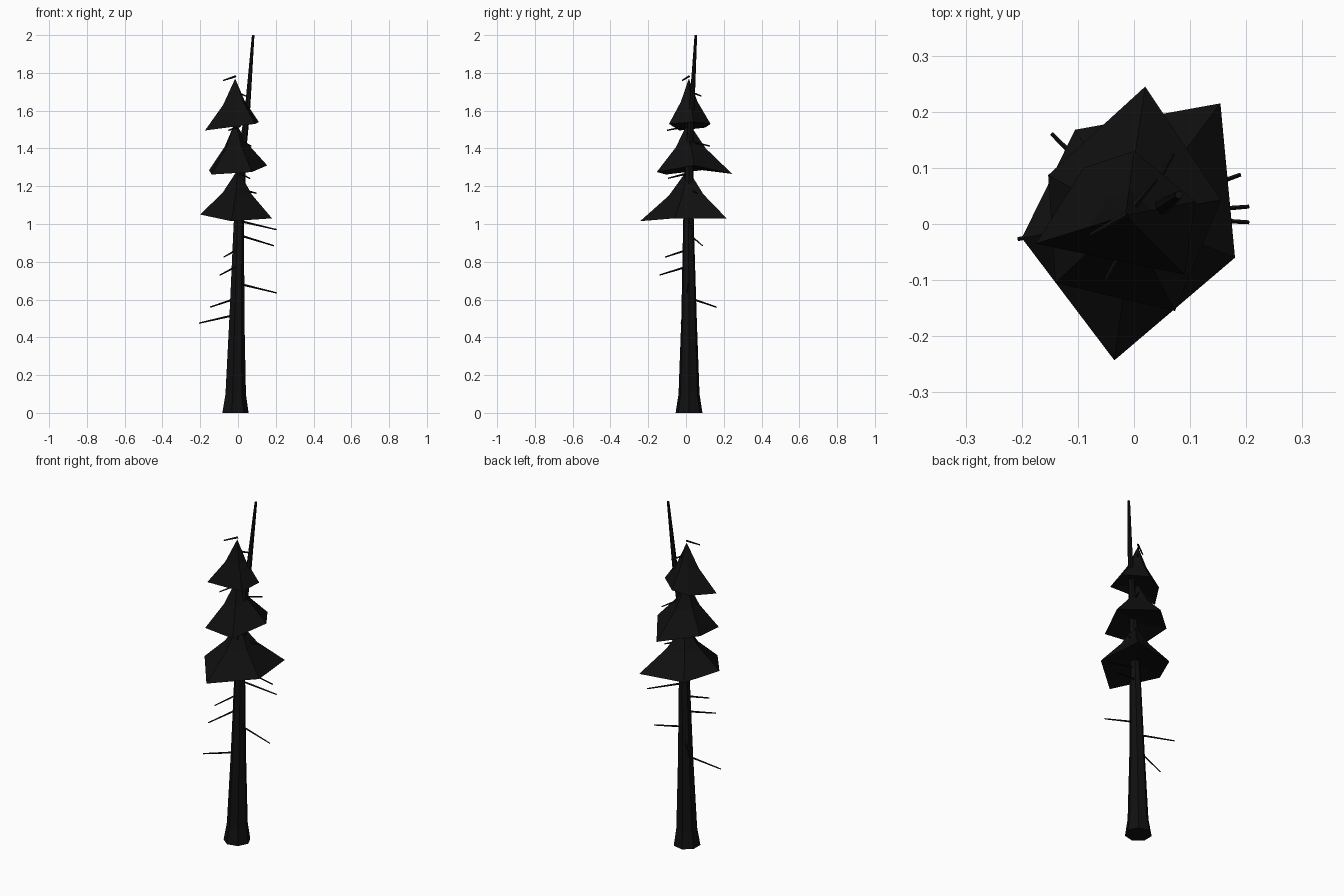
import bpy, bmesh, math
from mathutils import Vector

black = bpy.data.materials.new("charred black")
black.diffuse_color = (0.005, 0.005, 0.005, 1)


def finish(name, bm):
    bmesh.ops.recalc_face_normals(bm, faces=bm.faces)
    me = bpy.data.meshes.new(name)
    bm.to_mesh(me)
    bm.free()
    me.materials.append(black)
    ob = bpy.data.objects.new(name, me)
    bpy.context.collection.objects.link(ob)
    return ob


def bridge(bm, a, b):
    n = len(a)
    for i in range(n):
        j = (i + 1) % n
        bm.faces.new((a[i], a[j], b[j], b[i]))


def fan(bm, ring, point):
    v = bm.verts.new(point)
    for i in range(len(ring)):
        bm.faces.new((ring[i], ring[(i + 1) % len(ring)], v))


# Trunk: leaning tapered loft, (z, centre x, centre y, radius)
SIDES = 7
sections = [(0, -0.017, 0.016, 0.073), (0.1, -0.015, 0.016, 0.057),
            (0.5, -0.008, 0.016, 0.042), (1.0, 0.003, 0.013, 0.029),
            (1.4, 0.024, 0.017, 0.021), (1.6, 0.049, 0.03, 0.015),
            (2.0, 0.08, 0.052, 0.007)]
bm = bmesh.new()
rings = []
for z, cx, cy, r in sections:
    rings.append([bm.verts.new((cx + r * math.cos(math.tau * i / SIDES),
                                cy + r * math.sin(math.tau * i / SIDES), z))
                  for i in range(SIDES)])
for a, b in zip(rings, rings[1:]):
    bridge(bm, a, b)
bm.faces.new(rings[0])
bm.faces.new(rings[-1])
finish("trunk", bm)


# Foliage tiers: ragged five-sided skirts with a slightly concave slope
def tier(name, apex, rim):
    apex = Vector(apex)
    bm = bmesh.new()
    low = [bm.verts.new(p) for p in rim]
    mid = []
    for p in rim:
        d = Vector(p) - apex
        mid.append(bm.verts.new(apex + Vector((d.x * 0.4, d.y * 0.4, d.z * 0.51))))
    bridge(bm, low, mid)
    fan(bm, mid, apex)
    base = min(p[2] for p in rim) + 0.04
    fan(bm, low, (apex.x, apex.y, base))
    finish(name, bm)


tier("lower_foliage", (0, 0.01, 1.29),
     [(-0.2, -0.025, 1.05), (-0.035, -0.243, 1.015), (0.18, -0.06, 1.03),
      (0.154, 0.215, 1.03), (-0.105, 0.168, 1.03)])
tier("middle_foliage", (-0.015, 0.012, 1.54),
     [(-0.153, 0.087, 1.285), (-0.14, -0.105, 1.262), (0.073, -0.155, 1.275),
      (0.155, 0.043, 1.31), (0.02, 0.245, 1.265)])
tier("upper_foliage", (-0.015, 0.015, 1.77),
     [(-0.175, -0.035, 1.495), (0.09, -0.09, 1.53), (0.11, 0.04, 1.54),
      (0.0, 0.13, 1.53), (-0.09, 0.1, 1.51)])

# Bare twigs: (start, end)
twigs = [((0, 0.015, 1.018), (0.205, 0.031, 0.97)),
         ((0, 0.02, 0.943), (0.19, 0.088, 0.885)),
         ((0, 0.015, 0.685), (0.205, 0.003, 0.635)),
         ((-0.01, 0.025, 0.606), (-0.147, 0.161, 0.56)),
         ((-0.01, 0.015, 0.52), (-0.207, -0.027, 0.475)),
         ((-0.005, 0.015, 0.777), (-0.095, -0.14, 0.73)),
         ((-0.005, 0.012, 0.865), (-0.075, -0.11, 0.825)),
         ((0.01, 0.015, 1.185), (0.097, 0.06, 1.163)),
         ((0.01, 0.01, 1.268), (0.062, -0.095, 1.242)),
         ((0.01, 0.02, 1.438), (0.07, 0.125, 1.413)),
         ((0.01, 0.01, 1.518), (-0.05, -0.1, 1.496)),
         ((-0.01, 0.02, 1.7), (0.04, 0.08, 1.678)),
         ((-0.012, 0.017, 1.782), (-0.078, -0.02, 1.76))]
for n, (a, b) in enumerate(twigs, 1):
    a, b = Vector(a), Vector(b)
    bm = bmesh.new()
    bmesh.ops.create_cone(bm, cap_ends=True, segments=4, radius1=0.006,
                          radius2=0.0035, depth=(b - a).length)
    ob = finish(f"twig_{n}", bm)
    ob.location = (a + b) / 2
    ob.rotation_euler = (b - a).to_track_quat('Z', 'Y').to_euler()
